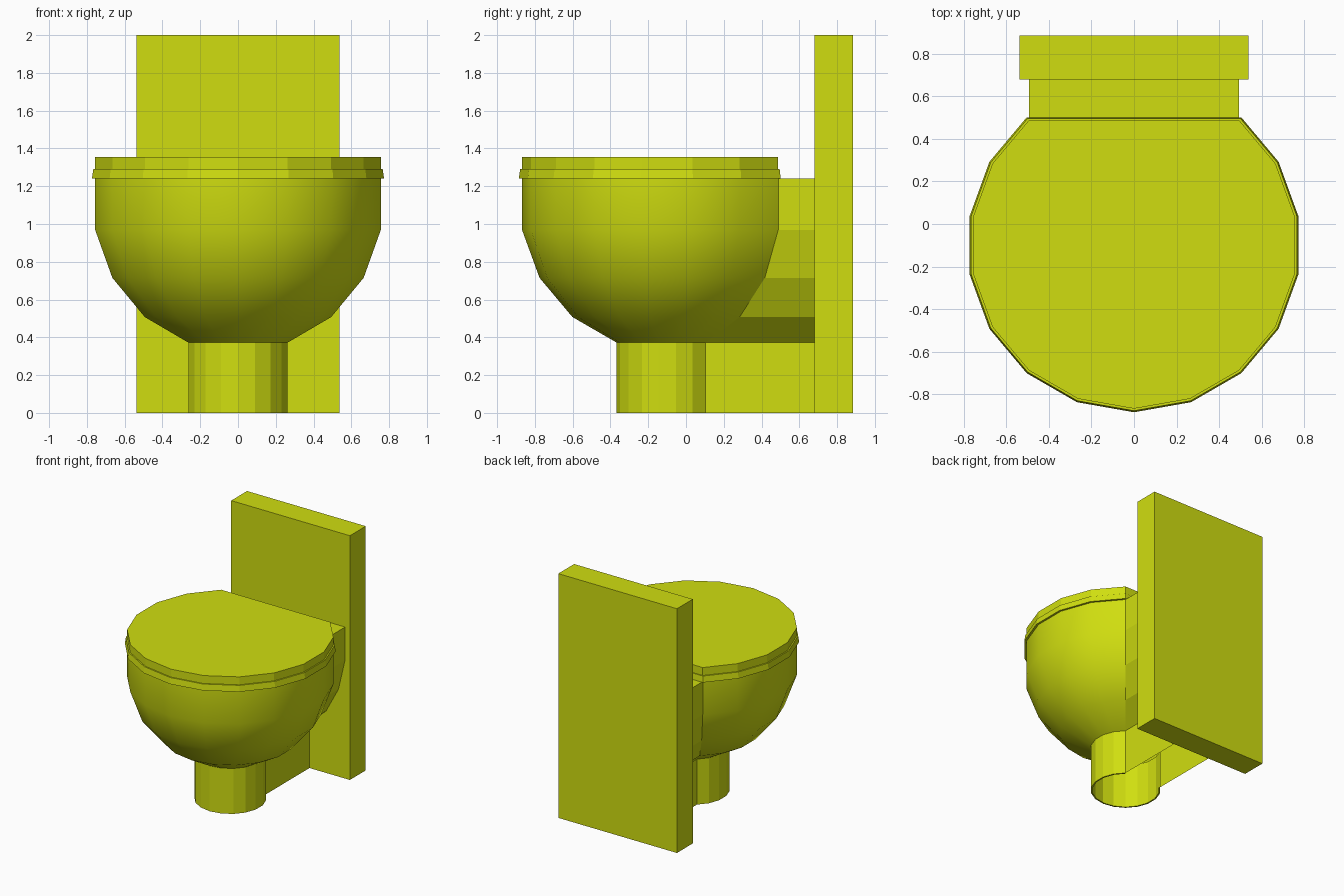
import bpy, bmesh
from math import sin, cos, radians

if "Cube" in bpy.data.objects:
    bpy.data.objects.remove(bpy.data.objects["Cube"])

CY, BACK, FRONT_OF_SLAB = -0.10, 0.885, 0.68
mat = bpy.data.materials.new("yellow")
mat.diffuse_color = (0.63, 0.73, 0.005, 1)
mat.use_nodes = True
mat.node_tree.nodes["Principled BSDF"].inputs["Base Color"].default_value = mat.diffuse_color


def arc(bm, r, z):
    """18-sided circle with its rear 80 degrees left out, from right to left."""
    return [bm.verts.new((r * sin(radians(a)), CY - r * cos(radians(a)), z))
            for a in range(140, -141, -20)]


def finish(bm, name):
    me = bpy.data.meshes.new(name)
    bm.to_mesh(me)
    bm.free()
    me.materials.append(mat)
    ob = bpy.data.objects.new(name, me)
    bpy.context.collection.objects.link(ob)


def strip(bm, low, high, smooth=False):
    for a, b, c, d in zip(low, low[1:], high[1:], high):
        bm.faces.new((b, a, d, c)).smooth = smooth


# bowl, neck and pedestal: sphere rings run down to a column, sides carried back to the slab
bm = bmesh.new()
R, MID = 0.78, 1.105
levels = [(R * cos(radians(t)), MID + R * sin(radians(t))) for t in (10, -10, -30, -50, -70)]
levels.append((levels[-1][0], 0))
prev = None
for i, (r, z) in enumerate(levels):
    ring = arc(bm, r, z)
    ends = [bm.verts.new((v.co.x, FRONT_OF_SLAB, z)) for v in (ring[0], ring[-1])]
    if prev:
        strip(bm, ring, prev[0], smooth=i < 5)
        strip(bm, [ends[0], ring[0]], [prev[1][0], prev[0][0]])
        strip(bm, [ring[-1], ends[1]], [prev[0][-1], prev[1][1]])
    else:
        bm.faces.new((ring[0], ends[0], ends[1], ring[-1]))  # neck top
    prev = ring, ends
# thin lip round the open foot
strip(bm, arc(bm, levels[-1][0] - 0.012, 0), prev[0])
finish(bm, "bowl_and_pedestal")

# seat rim and lid, straight across the back
bm = bmesh.new()
prev = None
for r, z in ((0.768, 1.24), (0.785, 1.24), (0.778, 1.29), (0.768, 1.29), (0.768, 1.355)):
    ring = arc(bm, r, z)
    if prev:
        strip(bm, prev + prev[:1], ring + ring[:1])
    prev = ring
bm.faces.new(prev)
bmesh.ops.recalc_face_normals(bm, faces=bm.faces)
finish(bm, "seat_lid")

# wall slab
bm = bmesh.new()
bmesh.ops.create_cube(bm, size=1)
for v in bm.verts:
    v.co.x *= 1.075
    v.co.y = BACK if v.co.y > 0 else FRONT_OF_SLAB
    v.co.z = 2 if v.co.z > 0 else 0
finish(bm, "back_panel")
